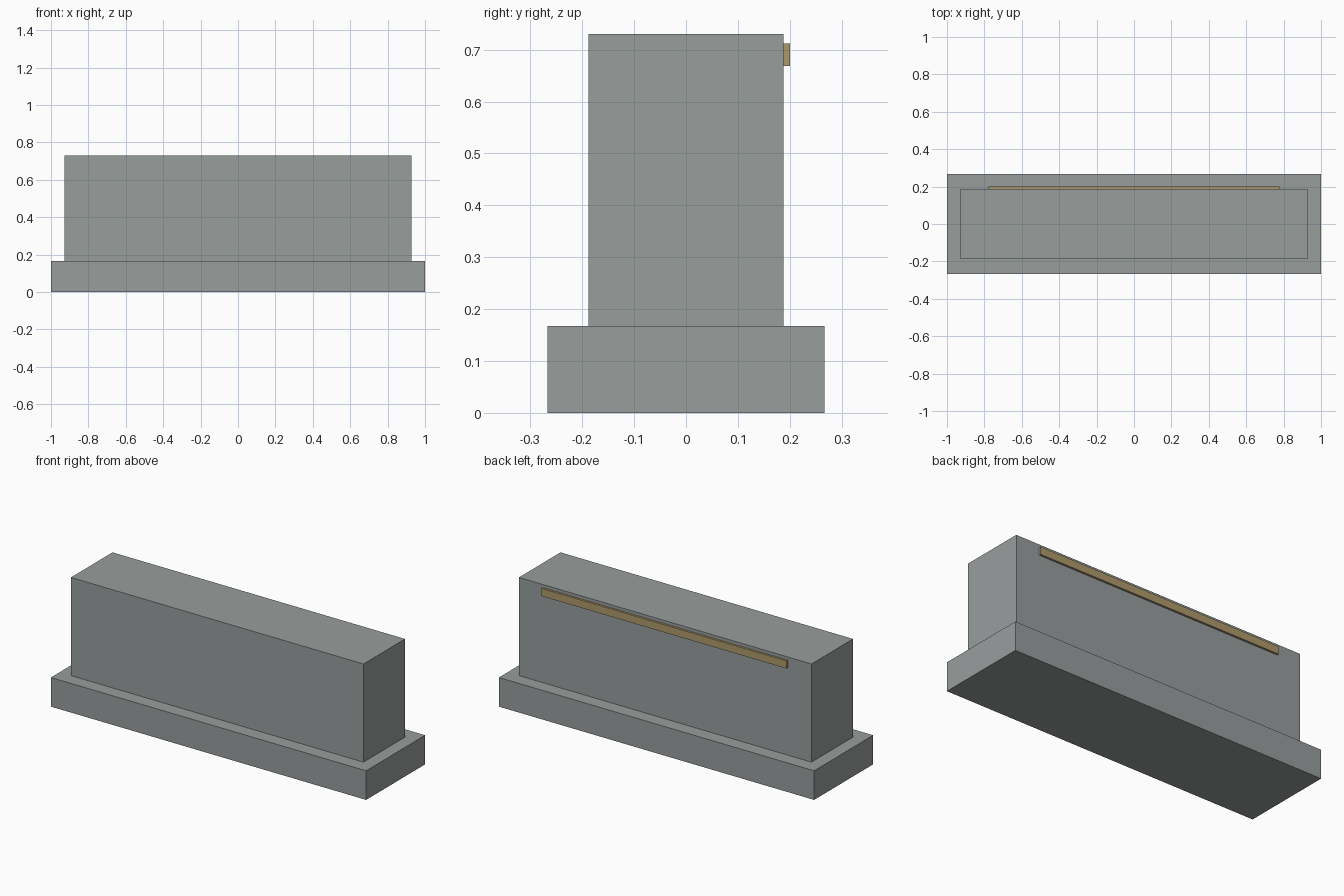
import bpy
import bmesh
from mathutils import Vector

if "Cube" in bpy.data.objects:
    bpy.data.objects.remove(bpy.data.objects["Cube"])


def material(name, color):
    m = bpy.data.materials.new(name)
    m.diffuse_color = (*color, 1.0)
    m.use_nodes = True
    m.node_tree.nodes["Principled BSDF"].inputs["Base Color"].default_value = m.diffuse_color
    return m


def box(name, lo, hi, mat):
    """Axis-aligned box between two corners."""
    lo, hi = Vector(lo), Vector(hi)
    bm = bmesh.new()
    bmesh.ops.create_cube(bm, size=1.0)
    bmesh.ops.scale(bm, vec=hi - lo, verts=bm.verts)
    bmesh.ops.translate(bm, vec=(lo + hi) / 2, verts=bm.verts)
    mesh = bpy.data.meshes.new(name)
    bm.to_mesh(mesh)
    bm.free()
    mesh.materials.append(mat)
    obj = bpy.data.objects.new(name, mesh)
    bpy.context.collection.objects.link(obj)
    return obj


stone = material("grey stone", (0.314, 0.342, 0.337))
brass = material("dull brass", (0.418, 0.319, 0.147))

# Wide plinth at the bottom
box("plinth", (-1.0, -0.267, 0.0), (1.0, 0.267, 0.167), stone)
# Upright block standing on the plinth
box("block", (-0.928, -0.188, 0.167), (0.928, 0.188, 0.73), stone)
# Thin trim strip along the top of the back face
box("trim_strip", (-0.778, 0.188, 0.668), (0.778, 0.2, 0.712), brass)
